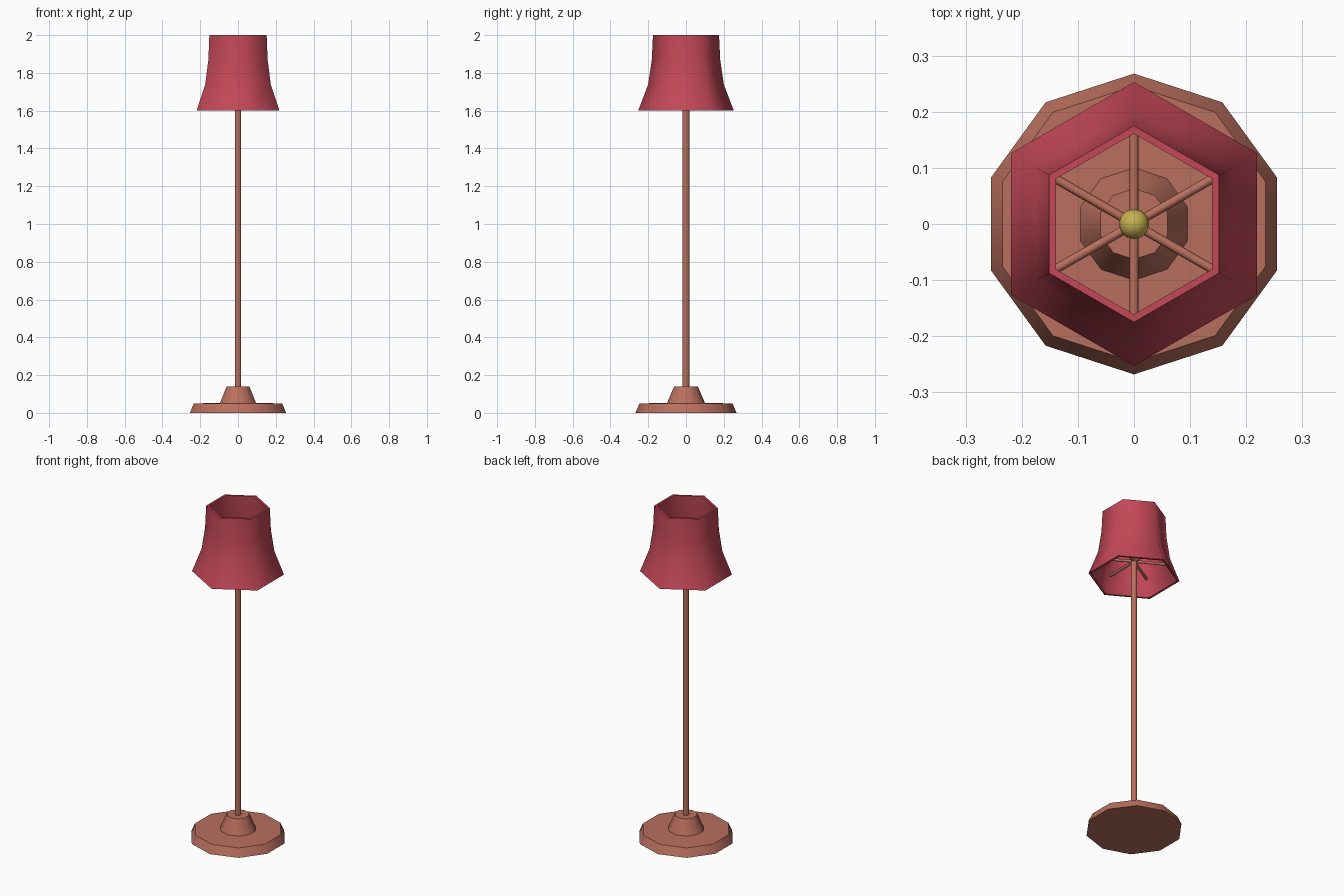
import bpy, math
from mathutils import Vector

if "Cube" in bpy.data.objects:
    bpy.data.objects.remove(bpy.data.objects["Cube"])


def material(name, rgb):
    m = bpy.data.materials.new(name)
    m.diffuse_color = (*rgb, 1)
    m.use_nodes = True
    m.node_tree.nodes["Principled BSDF"].inputs["Base Color"].default_value = m.diffuse_color
    return m


copper = material("copper", (0.48, 0.16, 0.11))
red = material("red_fabric", (0.55, 0.065, 0.095))
brass = material("brass", (0.56, 0.44, 0.08))


def smooth(ob, angle):
    bpy.ops.object.select_all(action='DESELECT')
    ob.select_set(True)
    bpy.context.view_layer.objects.active = ob
    bpy.ops.object.shade_smooth_by_angle(angle=math.radians(angle))


def lathe(name, profile, sides, mat, angle, closed=False):
    """Spin a (radius, z) profile; one corner points along +y."""
    verts, faces, n = [], [], len(profile)
    for s in range(sides):
        a = math.pi / 2 + 2 * math.pi * s / sides
        verts += [(r * math.cos(a), r * math.sin(a), z) for r, z in profile]
    for s in range(sides):
        t = (s + 1) % sides
        for i in range(n if closed else n - 1):
            j = (i + 1) % n
            faces.append((s * n + i, t * n + i, t * n + j, s * n + j))
    if not closed:
        faces.append([s * n for s in reversed(range(sides))])
        faces.append([s * n + n - 1 for s in range(sides)])
    me = bpy.data.meshes.new(name)
    me.from_pydata(verts, [], faces)
    me.materials.append(mat)
    ob = bpy.data.objects.new(name, me)
    bpy.context.collection.objects.link(ob)
    smooth(ob, angle)
    return ob


# Ten-sided foot with a raised collar
lathe("base", [(0.268, 0), (0.246, 0.05), (0.1, 0.053), (0.063, 0.14)], 10, copper, 62)

# Pole
lathe("pole", [(0.018, 0.13), (0.018, 1.71)], 10, copper, 45)

# Hexagonal flared shade with inner wall
outer = [(0.253, 1.6), (0.2, 1.74), (0.181, 1.87), (0.175, 2.0)]
inner = [(r - 0.014, z) for r, z in reversed(outer)]
lathe("shade", outer + inner, 6, red, 65, closed=True)

# Spokes carrying the shade
for k in range(6):
    a = math.pi / 2 + k * math.pi / 3
    d = Vector((math.cos(a), math.sin(a), 0))
    spoke = lathe(f"spoke_{k + 1}", [(0.008, 0), (0.008, 0.205)], 8, copper, 50)
    spoke.rotation_mode = 'QUATERNION'
    spoke.rotation_quaternion = d.to_track_quat('Z', 'Y')
    spoke.location = (0, 0, 1.7)

# Finial ball on the pole
bpy.ops.mesh.primitive_uv_sphere_add(segments=12, ring_count=8, radius=0.027, location=(0, 0, 1.725))
ball = bpy.context.object
ball.name = "finial"
ball.data.materials.append(brass)
smooth(ball, 60)
